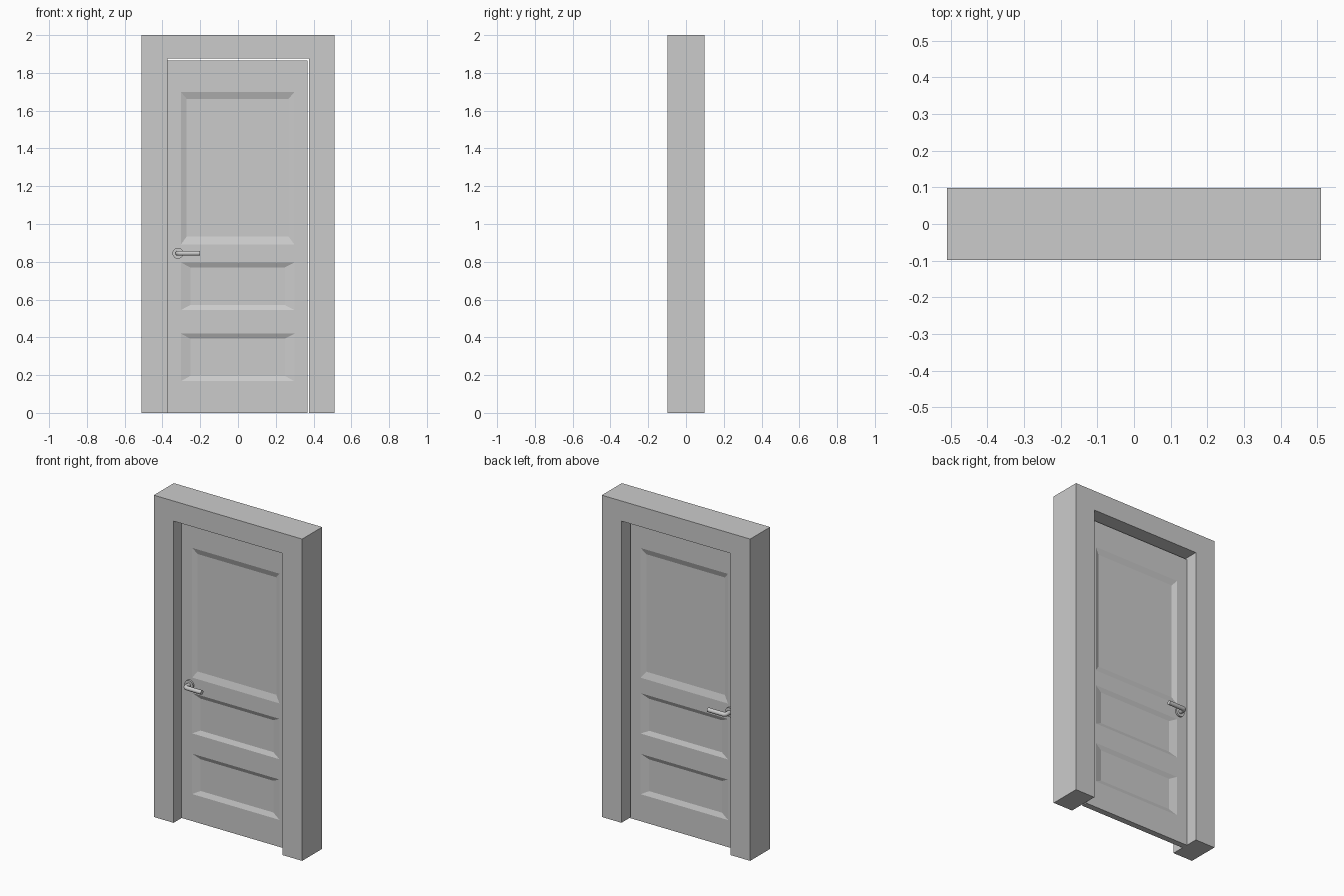
import bpy, bmesh, math
from mathutils import Vector

if "Cube" in bpy.data.objects:
    bpy.data.objects.remove(bpy.data.objects["Cube"])

FRAME_Y = 0.098      # half depth of the frame
DOOR_Y = 0.019       # half thickness of the leaf
RECESS = 0.012       # depth of the panels
LEFT, RIGHT, TOP = -0.374, 0.367, 1.865


def finish(name, bm):
    bmesh.ops.remove_doubles(bm, verts=bm.verts, dist=1e-5)
    bmesh.ops.recalc_face_normals(bm, faces=bm.faces)
    mesh = bpy.data.meshes.new(name)
    bm.to_mesh(mesh)
    bm.free()
    ob = bpy.data.objects.new(name, mesh)
    bpy.context.collection.objects.link(ob)
    return ob


def smooth(ob):
    bpy.ops.object.select_all(action='DESELECT')
    ob.select_set(True)
    bpy.context.view_layer.objects.active = ob
    bpy.ops.object.shade_smooth_by_angle(angle=math.radians(40))


# Door frame: one U-shaped profile, extruded through the wall
bm = bmesh.new()
outline = [(-0.51, 0), (-0.51, 2), (0.51, 2), (0.51, 0),
           (0.375, 0), (0.375, 1.875), (LEFT, 1.875), (LEFT, 0)]
face = bm.faces.new([bm.verts.new((x, -FRAME_Y, z)) for x, z in outline])
ext = bmesh.ops.extrude_face_region(bm, geom=[face])
bmesh.ops.translate(bm, vec=(0, 2 * FRAME_Y, 0),
                    verts=[v for v in ext['geom'] if isinstance(v, bmesh.types.BMVert)])
finish("door_frame", bm)

# Door leaf: grid of cells on both sides, panel cells sunk with sloped borders
xs = [LEFT, -0.302, 0.298, RIGHT]
zs = [0, 0.168, 0.419, 0.545, 0.796, 0.892, 1.698, TOP]
slopes = {1: (0.05, 0.028, 0.026), 3: (0.05, 0.026, 0.026), 5: (0.03, 0.041, 0.035)}
bm = bmesh.new()


def quad(points):
    bm.faces.new([bm.verts.new(p) for p in points])


def rect(x0, x1, z0, z1, y):
    return [(x0, y, z0), (x1, y, z0), (x1, y, z1), (x0, y, z1)]


for s in (-1, 1):
    for i in range(3):
        for j in range(7):
            outer = rect(xs[i], xs[i + 1], zs[j], zs[j + 1], s * DOOR_Y)
            if i == 1 and j in slopes:
                side, low, high = slopes[j]
                inner = rect(xs[i] + side, xs[i + 1] - side, zs[j] + low,
                             zs[j + 1] - high, s * (DOOR_Y - RECESS))
                quad(inner)
                for k in range(4):
                    n = (k + 1) % 4
                    quad([outer[k], outer[n], inner[n], inner[k]])
            else:
                quad(outer)
# edges of the leaf
for a, b in zip(xs, xs[1:]):
    for z in (0, TOP):
        quad([(a, -DOOR_Y, z), (b, -DOOR_Y, z), (b, DOOR_Y, z), (a, DOOR_Y, z)])
for a, b in zip(zs, zs[1:]):
    for x in (LEFT, RIGHT):
        quad([(x, -DOOR_Y, a), (x, -DOOR_Y, b), (x, DOOR_Y, b), (x, DOOR_Y, a)])
finish("door_leaf", bm)

# Handles on both sides: round rose and a bent lever
HX, HZ, REACH, BEND = -0.318, 0.845, 0.068, 0.016
for s, tag in ((-1, "front"), (1, "back")):
    bpy.ops.mesh.primitive_cylinder_add(vertices=24, radius=0.029, depth=0.012,
                                        location=(HX, s * (DOOR_Y + 0.005), HZ),
                                        rotation=(math.pi / 2, 0, 0))
    rose = bpy.context.object
    rose.name = "handle_rose_" + tag
    smooth(rose)

    path = [Vector((HX, s * DOOR_Y, HZ))]
    for k in range(6):
        a = k / 5 * math.pi / 2
        path.append(Vector((HX + BEND * (1 - math.cos(a)),
                            s * (REACH - BEND + BEND * math.sin(a)), HZ)))
    path.append(Vector((-0.2, s * REACH, HZ)))
    curve = bpy.data.curves.new("handle_lever_" + tag, 'CURVE')
    curve.dimensions = '3D'
    curve.bevel_depth = 0.0135
    curve.bevel_resolution = 3
    curve.use_fill_caps = True
    line = curve.splines.new('POLY')
    line.points.add(len(path) - 1)
    for p, co in zip(line.points, path):
        p.co = (*co, 1)
    lever = bpy.data.objects.new("handle_lever_" + tag, curve)
    bpy.context.collection.objects.link(lever)
    bpy.ops.object.select_all(action='DESELECT')
    lever.select_set(True)
    bpy.context.view_layer.objects.active = lever
    bpy.ops.object.convert(target='MESH')
    smooth(bpy.context.object)
